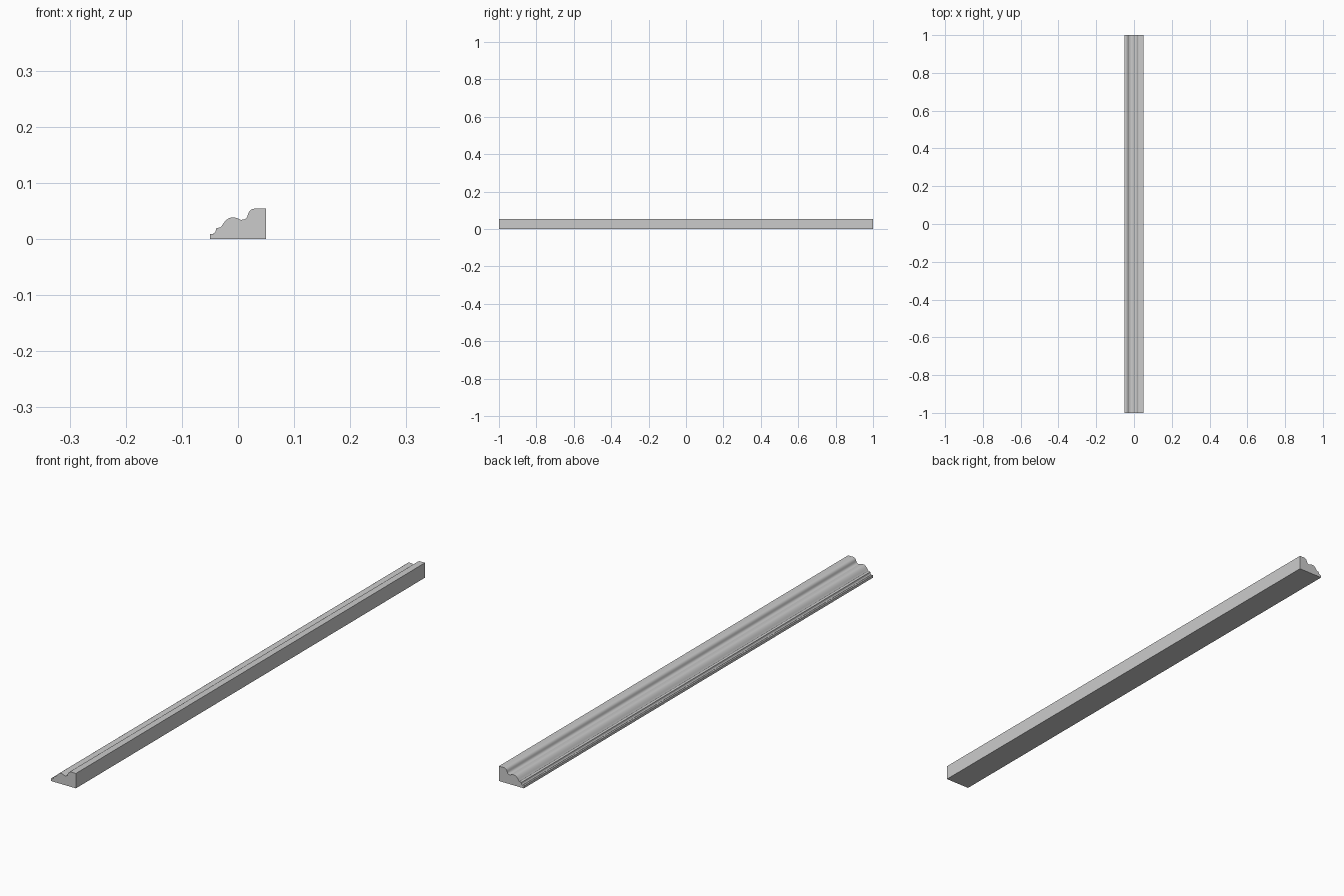
import bpy, bmesh, math
from mathutils import Vector

if "Cube" in bpy.data.objects:
    bpy.data.objects.remove(bpy.data.objects["Cube"])


def curve(a, c, b, n=7):
    """Points along a quadratic curve from a to b, pulled towards c."""
    a, b, c = Vector(a), Vector(b), Vector(c)
    return [a * (1 - t) ** 2 + c * 2 * t * (1 - t) + b * t * t
            for t in (i / n for i in range(n + 1))]


# Moulding cross-section in x, z: flat back, then the shaped face from high to low
profile = [(-0.05, 0), (0.05, 0), (0.05, 0.054)]
profile += curve((0.032, 0.054), (0.020, 0.054), (0.0175, 0.043))    # upper round
profile += curve((0.0165, 0.040), (0.014, 0.034), (0.006, 0.034))    # hollow
profile += curve((0.005, 0.034), (0.002, 0.035), (0.0, 0.0365), 3)   # rise to bump
profile += curve((-0.001, 0.0368), (-0.005, 0.0382), (-0.011, 0.038), 4)
profile += curve((-0.012, 0.038), (-0.021, 0.037), (-0.030, 0.0215))  # long round
profile += curve((-0.032, 0.020), (-0.0375, 0.020), (-0.039, 0.018), 4)  # step
profile += curve((-0.0395, 0.016), (-0.040, 0.010), (-0.044, 0.010), 4)  # small cove
profile += [(-0.044, 0.009), (-0.05, 0.009)]

# Extrude along y
bm = bmesh.new()
face = bm.faces.new([bm.verts.new((p[0], -1, p[1])) for p in profile])
ext = bmesh.ops.extrude_face_region(bm, geom=[face], use_keep_orig=True)
bmesh.ops.translate(bm, vec=(0, 2, 0),
                    verts=[g for g in ext["geom"] if isinstance(g, bmesh.types.BMVert)])
bmesh.ops.recalc_face_normals(bm, faces=bm.faces)
mesh = bpy.data.meshes.new("trim_moulding")
bm.to_mesh(mesh)
bm.free()

moulding = bpy.data.objects.new("trim_moulding", mesh)
bpy.context.collection.objects.link(moulding)
bpy.context.view_layer.objects.active = moulding
moulding.select_set(True)
bpy.ops.object.shade_smooth_by_angle(angle=math.radians(30))
